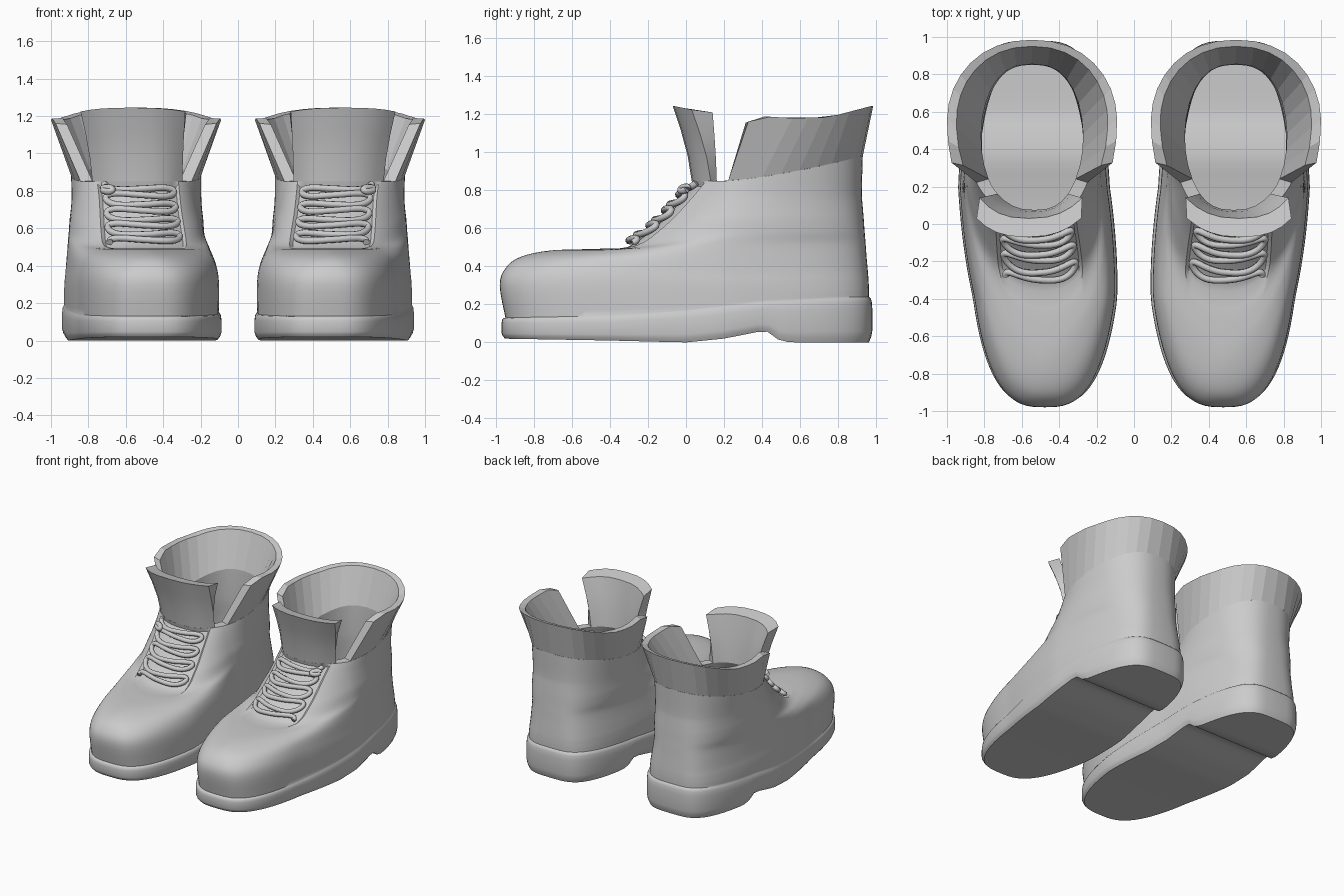
import bpy, bmesh, math
from math import sin, cos, radians

cube = bpy.data.objects.get("Cube")
if cube:
    bpy.data.objects.remove(cube)

mat = bpy.data.materials.new("plain_grey")
mat.use_nodes = True
GREY = (0.6, 0.6, 0.6, 1)
mat.diffuse_color = GREY
mat.node_tree.nodes["Principled BSDF"].inputs["Base Color"].default_value = GREY

N = 96
ANGLES = [-90 + i * 360 / N for i in range(N)]


def interp(table, v):
    """Piecewise linear lookup."""
    if v <= table[0][0]:
        return table[0][1]
    for (a, fa), (b, fb) in zip(table, table[1:]):
        if v <= b:
            return fa + (fb - fa) * (v - a) / (b - a)
    return table[-1][1]


def plan(ring, t, mid=None, bend=0.1):
    """Point on a boot outline: front y, back y, half width, centre x, front and back roundness."""
    yf, yb, w, cx, pf, pb = ring
    c, s = cos(radians(t)), sin(radians(t))
    mid = (yf + yb) / 2 if mid is None else mid
    y = mid + s * (mid - yf if s < 0 else yb - mid)
    x = cx - bend * min(max(0.2 - y, 0), 0.6)
    x += math.copysign(abs(c) ** (pf if s < 0 else pb), c) * w
    return x, y


# Upper: height in front, height behind, then the outline, from welt to ankle
UPPER = [
    (.13, .13, -.950, .962, .398, .537, .67, .55),
    (.30, .29, -.980, .962, .398, .537, .69, .56),
    (.39, .37, -.950, .957, .390, .537, .78, .58),
    (.45, .45, -.870, .950, .380, .540, 1.0, .60),
    (.485, .52, -.70, .945, .370, .542, 1.3, .63),
    (.50, .58, -.380, .940, .362, .543, .85, .66),
    (.57, .65, -.230, .935, .357, .543, .80, .69),
    (.65, .71, -.130, .930, .350, .543, .80, .72),
    (.75, .78, -.042, .925, .346, .543, .80, .75),
    (.85, .85, .030, .930, .348, .545, .80, .78),
]
TOP = len(UPPER) - 1
SOLE_TOP = [(-.95, .13), (-.4, .14), (0, .17), (.4, .215), (.9, .24)]
SOLE_BOTTOM = [(-.97, .02), (-.4, .01), (0, 0), (.2, .02), (.4, .06), (.44, .055), (.49, .01), (.55, 0)]


def upper_row(u):
    """Smooth interpolation through the upper's outlines."""
    i = min(int(u), TOP - 1)
    f = u - i
    a, b, c, d = (UPPER[min(max(k, 0), TOP)] for k in range(i - 1, i + 3))
    return [q + f * ((r - p) / 2 + f * ((p - 2.5 * q + 2 * r - s / 2) + f * (1.5 * (q - r) + (s - p) / 2)))
            for p, q, r, s in zip(a, b, c, d)]


def upper_point(u, t, inset=0.0):
    z, z_back, yf, yb, w, *rest = upper_row(u)
    x, y = plan((yf + inset * .6, yb - inset, w - inset, *rest), t)
    k = min(max((y + .4) / .7, 0), 1)
    z += (z_back - z) * k * k * (3 - 2 * k)
    z += (interp(SOLE_TOP, y) - 0.13) * max(0, 1 - u)
    z += 0.13 * (max(0, y - 0.2) / .73) ** 1.4 * max(0, u - TOP + 1)
    return x, y, z


def sole_ring(f, inset):
    """Sole outline at fraction f of its thickness."""
    pts = []
    for t in ANGLES:
        x, y = plan((-.97 + inset, .98 - inset, .41 - inset, .535, .65, .53), t)
        lo, hi = interp(SOLE_BOTTOM, y), interp(SOLE_TOP, y)
        pts.append((x, y, lo + (hi - lo) * f))
    return pts


def finish(bm, name, smooth):
    """Make the object and its mirrored twin."""
    bmesh.ops.recalc_face_normals(bm, faces=bm.faces)
    me = bpy.data.meshes.new(name)
    bm.to_mesh(me)
    bm.free()
    me.materials.append(mat)
    ob = bpy.data.objects.new(name, me)
    bpy.context.collection.objects.link(ob)
    dress(ob, smooth)


def dress(ob, smooth):
    bpy.ops.object.select_all(action='DESELECT')
    ob.select_set(True)
    bpy.context.view_layer.objects.active = ob
    if smooth:
        bpy.ops.object.shade_smooth_by_angle(angle=radians(smooth))
    ob.modifiers.new("pair", 'MIRROR').use_mirror_merge = False


def loft(bm, rows, closed):
    grid = [[bm.verts.new(p) for p in row] for row in rows]
    for a, b in zip(grid, grid[1:]):
        n = len(a)
        for i in range(n if closed else n - 1):
            j = (i + 1) % n
            bm.faces.new((a[i], a[j], b[j], b[i]))
    return grid


def strip_cap(bm, ring):
    """Close a ring with strips running from side to side."""
    for i in range(N // 2):
        quad = [ring[i], ring[i + 1], ring[(N - i - 1) % N], ring[(N - i) % N]]
        bm.faces.new(list(dict.fromkeys(quad)))


# Boot body: sole, welt, upper, rim, lining and insole in one skin
rows = [sole_ring(0, .018), sole_ring(.12, .006), sole_ring(.25, 0), sole_ring(.75, 0),
        sole_ring(.9, .003), sole_ring(.97, .009)]
for k in range(TOP * 4 + 1):
    u = k / 4
    row = [upper_point(u, t) for t in ANGLES]
    if 5 <= u <= TOP - .25:
        # sunken lacing panel
        for i in range(-8, 9):
            x, y, z = row[i]
            row[i] = (x, y + .02, z - .015)
    rows.append(row)
rows.append([upper_point(TOP, t, .075) for t in ANGLES])
for u in range(TOP - 1, 0, -1):
    rows.append([(x, y, z - .05) for x, y, z in (upper_point(u, t, .075) for t in ANGLES)])
rows.append([(x, y, .08 + sum(interp(SOLE_BOTTOM, y + d) for d in (-.09, -.03, .03, .09)) / 4)
             for x, y, z in rows[-1]])
bm = bmesh.new()
grid = loft(bm, rows, True)
strip_cap(bm, grid[0])
strip_cap(bm, grid[-1])
finish(bm, "boot_body", 40)

# Flared collar and tongue, each a thick wall standing on the ankle rim
RIM_OUT = (-.07, .985, .455, .545, .8, .9)
RIM_IN = (.03, .95, .405, .545, .8, .9)
COLLAR_TOP = [(.3, 1.15), (.4, 1.19), (.55, 1.18), (.75, 1.185), (.98, 1.245)]
TONGUE_TOP = [(-.07, 1.245), (.1, 1.21)]


def flared_wall(name, bottom, top_out, top_in, segs, levels, heights, smooth):
    """Wall between start angles, symmetric about the boot's long axis."""
    columns = []
    for i in range(segs + 1):
        column = []
        for rim, start, inset, order in ((RIM_OUT, top_out, 0, levels), (RIM_IN, top_in, .075, levels[::-1])):
            centre = 90 if bottom > -90 else -90
            sweep = 2 * i / segs - 1
            lower = upper_point(TOP, centre + (centre - bottom) * sweep, inset)
            x, y = plan(rim, centre + (centre - start) * sweep, .55, -.1)
            upper = (x, y, interp(heights, y))
            for g in order:
                h = g ** 1.4
                column.append((lower[0] + (upper[0] - lower[0]) * h,
                               lower[1] + (upper[1] - lower[1]) * h,
                               lower[2] + (upper[2] - lower[2]) * g))
        columns.append(column)
    bm = bmesh.new()
    grid = loft(bm, columns, False)
    for end in (grid[0], grid[-1]):
        for k in range(len(levels) - 1):
            bm.faces.new((end[k], end[k + 1], end[-k - 2], end[-k - 1]))
    finish(bm, name, smooth)


flared_wall("flared_collar", -35, -21, -27, 20, (0, 1), COLLAR_TOP, 0)
flared_wall("tongue_flap", -129, -123, -128, 8, (0, .33, .67, 1), TONGUE_TOP, 30)


# Laces: serpentine cords over the lacing panel
def cord(name, path, radius):
    cu = bpy.data.curves.new(name, 'CURVE')
    cu.dimensions = '3D'
    cu.bevel_depth = radius
    cu.bevel_resolution = 2
    cu.use_fill_caps = True
    sp = cu.splines.new('POLY')
    sp.points.add(len(path) - 1)
    for p, co in zip(sp.points, path):
        p.co = (*co, 1)
    cu.materials.append(mat)
    ob = bpy.data.objects.new(name, cu)
    bpy.context.collection.objects.link(ob)
    bpy.ops.object.select_all(action='DESELECT')
    ob.select_set(True)
    bpy.context.view_layer.objects.active = ob
    bpy.ops.object.convert(target='MESH')
    dress(bpy.context.object, 60)


def lace_point(u, swing, lift):
    x, y, z = upper_point(u, -90 + swing)
    return x, y - lift, z + lift * .7


STEPS = 180
path = []
for k in range(STEPS + 1):
    f = k / STEPS
    phase = f * 8 * math.pi
    u = 5.2 + 3.5 * f + .16 * sin(2 * phase) + .06 * sin(phase)
    path.append(lace_point(u, 27 * cos(phase), .002 + .008 * cos(phase / 2) ** 2))
cord("lace", path, .018)

# Lace knot on the outer side
knot = [lace_point(8.2 + .12 * sin(a * .6), 25 + 5 * cos(a * .6), .03) for a in range(11)]
cord("lace_knot", knot, .018)
